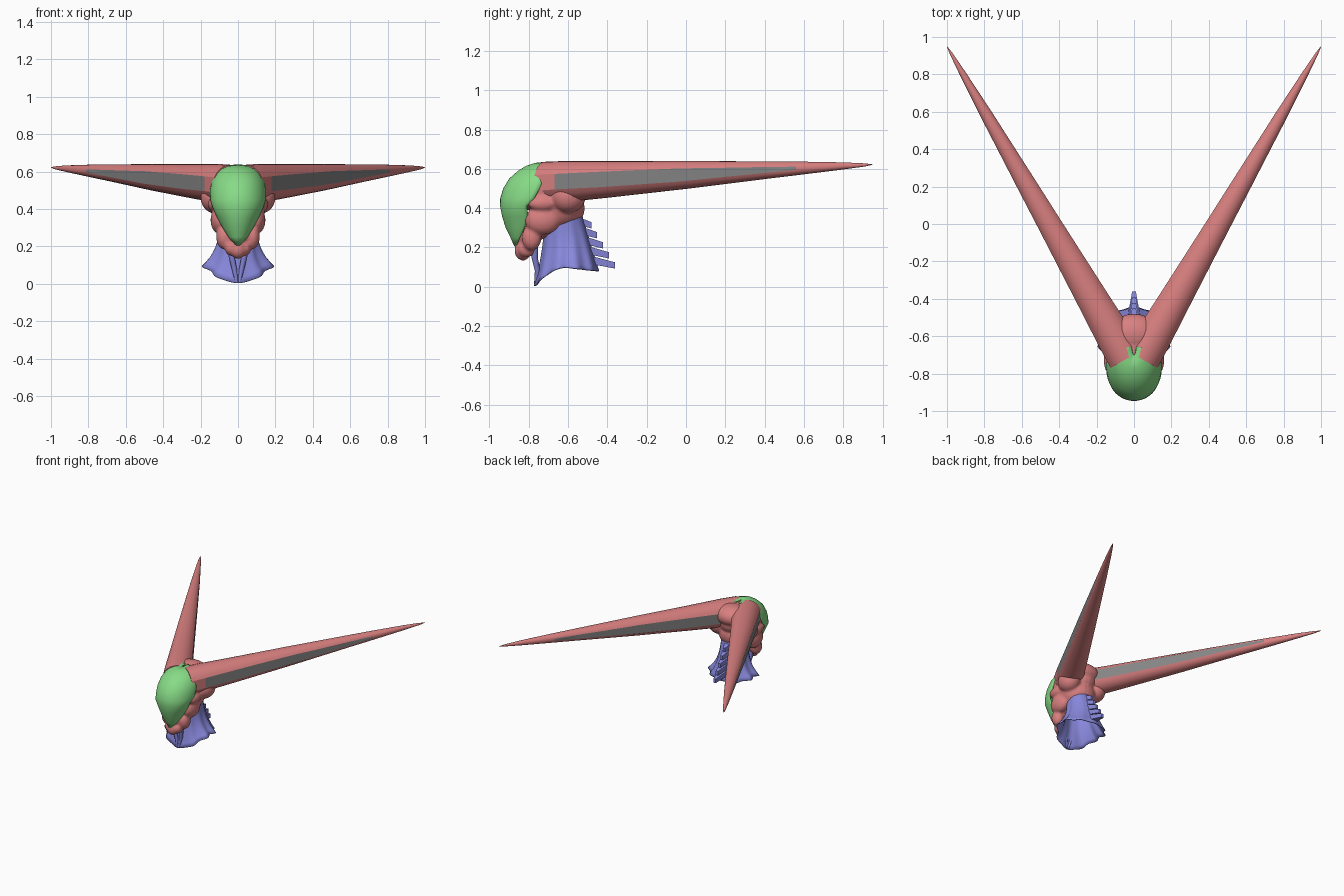
import bpy, bmesh, math
from mathutils import Vector, Matrix

if "Cube" in bpy.data.objects:
    bpy.data.objects.remove(bpy.data.objects["Cube"])


def material(name, rgb):
    m = bpy.data.materials.new(name)
    m.diffuse_color = (*[((c + 0.055) / 1.055) ** 2.4 for c in rgb], 1)
    m.use_nodes = True
    m.node_tree.nodes["Principled BSDF"].inputs["Base Color"].default_value = m.diffuse_color
    return m


RED = material("soft red", (0.85, 0.50, 0.50))
GREEN = material("soft green", (0.53, 0.86, 0.53))
VIOLET = material("soft violet", (0.53, 0.53, 0.86))
GREY = material("panel grey", (0.52, 0.52, 0.52))


def finish(bm, name, mats, angle=35):
    me = bpy.data.meshes.new(name)
    bm.to_mesh(me)
    bm.free()
    ob = bpy.data.objects.new(name, me)
    bpy.context.collection.objects.link(ob)
    for m in mats:
        me.materials.append(m)
    bpy.ops.object.select_all(action='DESELECT')
    ob.select_set(True)
    bpy.context.view_layer.objects.active = ob
    bpy.ops.object.shade_smooth_by_angle(angle=math.radians(angle))
    return ob


def loft(rows, closed=True, caps=False, rule=None):
    """Skin a list of equal-length point rows."""
    bm = bmesh.new()
    vs = [[bm.verts.new(p) for p in r] for r in rows]
    n = len(rows[0])
    for i in range(len(rows) - 1):
        for j in range(n if closed else n - 1):
            k = (j + 1) % n
            f = bm.faces.new((vs[i][j], vs[i][k], vs[i + 1][k], vs[i + 1][j]))
            if rule:
                f.material_index = rule(i, j)
    if caps:
        bm.faces.new(vs[0][::-1])
        bm.faces.new(vs[-1])
        bmesh.ops.recalc_face_normals(bm, faces=bm.faces)
    return bm


def lerp_table(tab, t):
    for a, b in zip(tab, tab[1:]):
        if t <= b[0]:
            f = (t - a[0]) / (b[0] - a[0])
            return [p + (q - p) * f for p, q in zip(a[1:], b[1:])]
    return tab[-1][1:]


# Horns: tapered lofts with a flat panel on the inner and outer sides
# columns: y along axis, z centre, radius, panel half angle in degrees
HORN = [(-0.72, 0.528, 0.108, 22), (-0.62, 0.535, 0.105, 22), (-0.4, 0.546, 0.093, 25),
        (0.0, 0.569, 0.071, 28), (0.4, 0.593, 0.045, 21), (0.575, 0.603, 0.034, 14),
        (0.8, 0.615, 0.018, 14), (0.91, 0.620, 0.008, 14), (0.95, 0.622, 0.001, 14)]
STATIONS = sorted({h[0] for h in HORN} | {-0.5, -0.2, 0.2, 0.7})
STEPS = 10


def horn(side, name):
    across = Vector((0.867, -0.5, 0))
    rows = []
    for y in STATIONS:
        z, r, s = lerp_table(HORN, y)
        s = math.radians(s)
        c = Vector((1 + (y - 0.95) * 0.576, y, z))
        arc = [s + (math.pi - 2 * s) * k / STEPS for k in range(STEPS + 1)]
        pts = [c + across * r * math.cos(a) + Vector((0, 0, r * math.sin(a)))
               for a in arc + [a + math.pi for a in arc]]
        rows.append([(p.x * side, p.y, p.z) for p in pts])

    def panel(i, j):
        return int(j in (STEPS, 2 * STEPS + 1) and -0.63 < STATIONS[i] < 0.57)
    finish(loft(rows, caps=True, rule=panel), name, [RED, GREY], 24)


horn(1, "right_horn")
horn(-1, "left_horn")

# Skull: merged rounded masses for cranium, horn bridge, cheeks, brow and jaw
SKULL = [((0, -0.70, 0.50), (0.148, 0.20, 0.128)), ((0, -0.655, 0.40), (0.14, 0.14, 0.12)),
         ((0, -0.59, 0.555), (0.14, 0.11, 0.08)), ((0, -0.80, 0.27), (0.065, 0.065, 0.09)),
         ((0, -0.83, 0.185), (0.045, 0.043, 0.052)), ((0, -0.70, 0.32), (0.09, 0.09, 0.08))]
PAIRED = [((0.095, -0.73, 0.34), (0.052, 0.09, 0.075)), ((0.075, -0.785, 0.25), (0.042, 0.05, 0.065)),
          ((0.125, -0.73, 0.425), (0.037, 0.075, 0.04)), ((0.12, -0.60, 0.46), (0.08, 0.09, 0.085)),
          ((0.04, -0.81, 0.19), (0.03, 0.045, 0.04))]
SKULL += [((c[0] * s, c[1], c[2]), r) for c, r in PAIRED for s in (1, -1)]
bm = bmesh.new()
for c, r in SKULL:
    bmesh.ops.create_uvsphere(bm, u_segments=24, v_segments=16, radius=1,
                              matrix=Matrix.Translation(c) @ Matrix.Diagonal((*r, 1)))
skull = finish(bm, "skull", [RED], 60)
rm = skull.modifiers.new("merge", 'REMESH')
rm.mode = 'VOXEL'
rm.voxel_size = 0.009
rm.use_smooth_shade = True
sm = skull.modifiers.new("soften", 'SMOOTH')
sm.factor, sm.iterations = 0.5, 4

# Face dome: smooth shell over the front of the skull
# columns: z, front y, rear edge y, half width
DOME = [(0.205, -0.873, -0.862, 0.012), (0.25, -0.893, -0.845, 0.052), (0.30, -0.917, -0.82, 0.083),
        (0.355, -0.935, -0.803, 0.113), (0.41, -0.946, -0.81, 0.137), (0.45, -0.945, -0.77, 0.149),
        (0.50, -0.930, -0.745, 0.150), (0.55, -0.900, -0.725, 0.140), (0.59, -0.855, -0.70, 0.120),
        (0.615, -0.815, -0.685, 0.096), (0.63, -0.77, -0.665, 0.065), (0.638, -0.70, -0.655, 0.012)]
rows = []
for z, yf, yb, w in DOME:
    angles = [math.pi * (k / 24 - 0.5) for k in range(25)]
    rows.append([(w * math.sin(a), yb - (yb - yf) * math.cos(a), z) for a in angles])
dome = finish(loft(rows, closed=False), "face_dome", [GREEN], 50)
so = dome.modifiers.new("shell", 'SOLIDIFY')
so.thickness, so.offset = 0.012, -1

# Neck: pleated flaring collar, lowest at the front
rows = []
for i in range(13):
    t = 1 - i / 12
    row = []
    for k in range(64):
        a = 2 * math.pi * k / 64
        c = math.cos(a)
        pleat = 1 + 0.07 * t * math.cos(10 * a)
        yf, yb = -0.72 - 0.05 * t * t, -0.53 + 0.085 * t
        low = 0.1 - (0.095 * c * c if c > 0 else -0.02 * c)
        row.append(((0.1 + 0.09 * t ** 3.2) * math.sin(a) * pleat,
                    (yf + yb) / 2 - (yb - yf) / 2 * c * (1 + (pleat - 1) * 0.3),
                    0.37 + (low - 0.37) * t))
    rows.append(row)
neck = finish(loft(rows), "neck", [VIOLET], 40)
so = neck.modifiers.new("shell", 'SOLIDIFY')
so.thickness, so.offset = 0.006, -1

# Throat cords running from the jaw to the collar front
for s, name in ((1, "right_throat_cord"), (-1, "left_throat_cord")):
    path = [(0.045, -0.77, 0.21, 0.018), (0.035, -0.77, 0.15, 0.016),
            (0.02, -0.755, 0.08, 0.014), (0.008, -0.765, 0.012, 0.008)]
    rows = [[(s * (x + r * math.cos(q * math.pi / 4)), y + r * math.sin(q * math.pi / 4), z)
             for q in range(8)] for x, y, z, r in path]
    finish(loft(rows, caps=True), name, [VIOLET], 50)

# Spine plates stepping down the back of the neck
for n in range(5):
    z = 0.325 - 0.051 * n
    y = -0.532 + 0.021 * n
    tip = y + 0.05 + 0.009 * n
    rows = [[(-w, yy, zz - h), (w, yy, zz - h), (w, yy, zz + h), (-w, yy, zz + h)]
            for yy, zz, w, h in ((y - 0.02, z + 0.012, 0.03, 0.02), (tip, z - 0.012, 0.010, 0.016))]
    finish(loft(rows, caps=True), f"spine_plate_{n + 1}", [VIOLET], 30)
